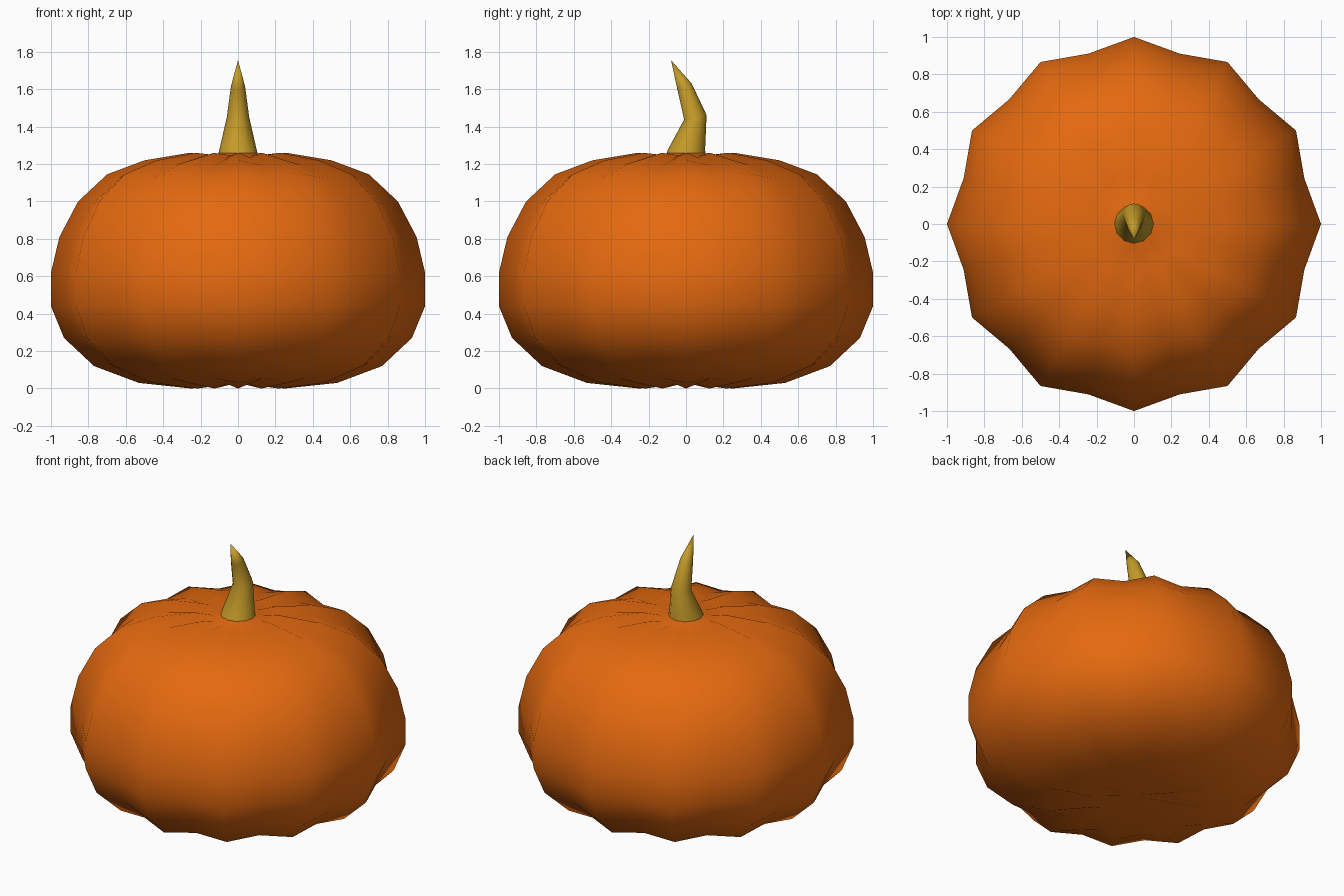
import bpy, bmesh, math
from mathutils import Vector

if "Cube" in bpy.data.objects:
    bpy.data.objects.remove(bpy.data.objects["Cube"])


def material(name, rgb):
    m = bpy.data.materials.new(name)
    m.diffuse_color = (*rgb, 1)
    m.use_nodes = True
    m.node_tree.nodes["Principled BSDF"].inputs["Base Color"].default_value = m.diffuse_color
    return m


def loft(name, rings, start, end, mat, angle):
    """Skin a list of vertex rings and close both ends to a point."""
    bm = bmesh.new()
    loops = [[bm.verts.new(p) for p in ring] for ring in rings]
    n = len(loops[0])
    for a, b in zip(loops, loops[1:]):
        for i in range(n):
            j = (i + 1) % n
            bm.faces.new((a[i], a[j], b[j], b[i]))
    for loop, tip in ((loops[0], start), (loops[-1], end)):
        v = bm.verts.new(tip)
        for i in range(n):
            bm.faces.new((loop[i], loop[(i + 1) % n], v))
    bmesh.ops.recalc_face_normals(bm, faces=bm.faces)
    mesh = bpy.data.meshes.new(name)
    bm.to_mesh(mesh)
    bm.free()
    mesh.materials.append(mat)
    obj = bpy.data.objects.new(name, mesh)
    bpy.context.collection.objects.link(obj)
    bpy.ops.object.select_all(action='DESELECT')
    obj.select_set(True)
    bpy.context.view_layer.objects.active = obj
    bpy.ops.object.shade_smooth_by_angle(angle=math.radians(angle))
    return obj


orange = material("pumpkin orange", (0.78, 0.142, 0.005))
olive = material("stem olive", (0.56, 0.33, 0.022))

# Ribbed pumpkin body: ridge profile (radius, height), every second rib sunk in
profile = [(0.25, 0.0), (0.53, 0.03), (0.77, 0.12), (0.93, 0.27), (1.0, 0.44),
           (1.0, 0.62), (0.955, 0.81), (0.855, 1.0), (0.70, 1.145),
           (0.50, 1.22), (0.26, 1.26)]
SIDES = 24
body_rings = []
for r, z in profile:
    ring = []
    for i in range(SIDES):
        t = math.tau * i / SIDES
        sunk = i % 2
        rr = r * (0.943 if sunk else 1)
        zz = z - 0.04 * (z - 0.63) * sunk
        ring.append((rr * math.cos(t), rr * math.sin(t), zz))
    body_rings.append(ring)
# Small raised collar around the stem
for r, z in ((0.135, 1.245), (0.1, 1.26)):
    body_rings.append([(r * math.cos(math.tau * i / SIDES),
                        r * math.sin(math.tau * i / SIDES), z)
                       for i in range(SIDES)])
loft("pumpkin_body", body_rings, (0, 0, 0.03), (0, 0, 1.25), orange, 80)

# Bent stem: (centre y, centre z, radius, tilt of the ring)
stem_sections = [(0.0, 1.245, 0.108, 0.0), (0.002, 1.275, 0.1, 0.0),
                 (0.05, 1.45, 0.06, 0.2), (-0.008, 1.615, 0.038, 0.4)]
stem_rings = []
for y, z, r, tilt in stem_sections:
    ring = []
    for i in range(12):
        t = math.tau * i / 12
        d = r * math.sin(t)
        ring.append(Vector((r * math.cos(t), y + d, z + d * math.tan(tilt))))
    stem_rings.append(ring)
loft("stem", stem_rings, (0, 0, 1.235), (0, -0.08, 1.755), olive, 70)
